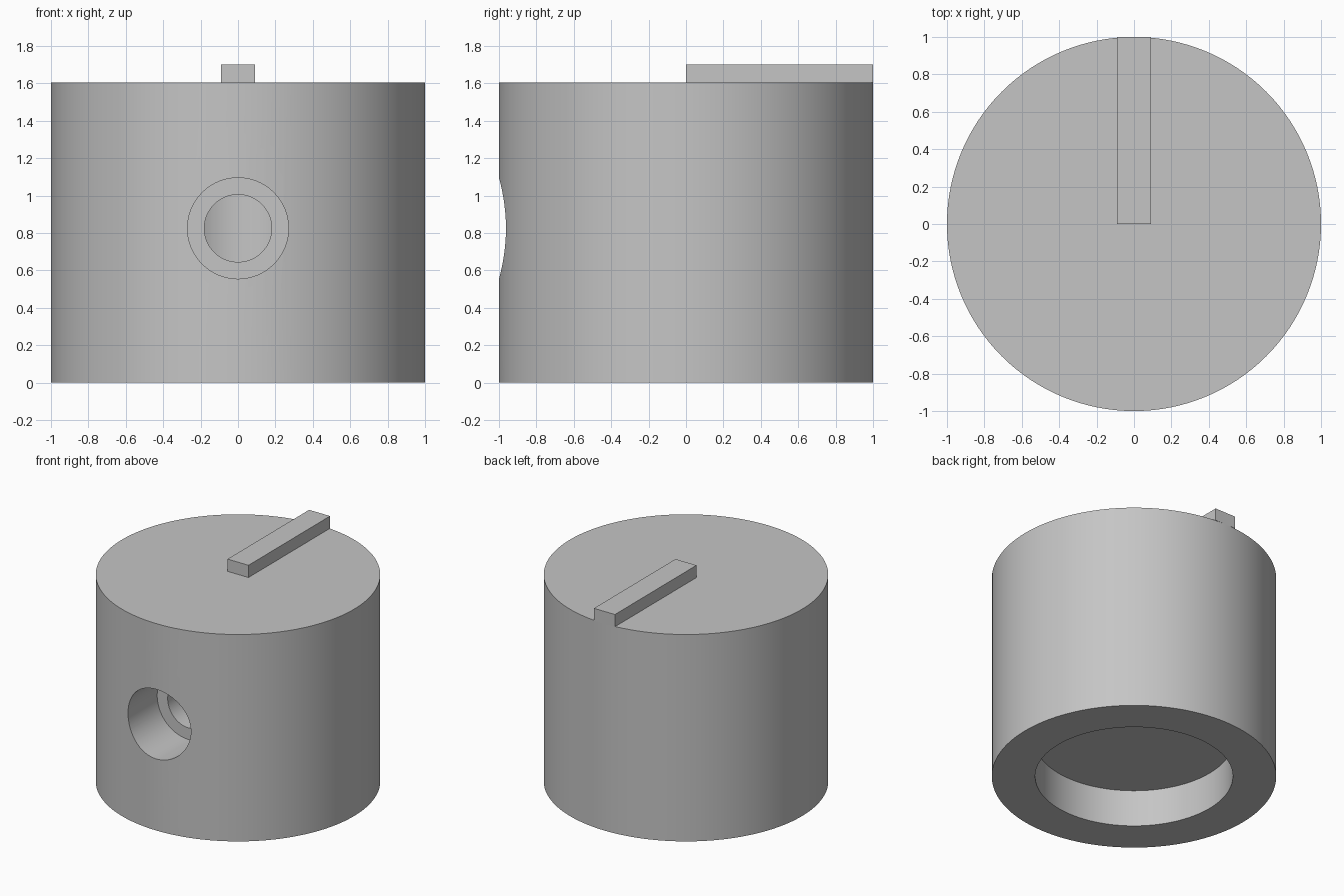
import bpy
import math

default = bpy.data.objects.get("Cube")
if default:
    bpy.data.objects.remove(default, do_unlink=True)

# One plain grey for the whole knob
grey = bpy.data.materials.new("light grey")
grey.use_nodes = True
colour = (0.56, 0.56, 0.56, 1)
grey.diffuse_color = colour
grey.node_tree.nodes["Principled BSDF"].inputs["Base Color"].default_value = colour


def cylinder(name, radius, start, end, along_y=False, height=0.0, sides=128):
    """Cylinder from start to end along z, or along y at the given height."""
    middle = (start + end) / 2
    bpy.ops.mesh.primitive_cylinder_add(
        vertices=sides, radius=radius, depth=end - start,
        location=(0, middle, height) if along_y else (0, 0, middle),
        rotation=(math.pi / 2 if along_y else 0, 0, 0))
    obj = bpy.context.object
    obj.name = name
    obj.data.materials.append(grey)
    return obj


BODY_TOP = 1.605
SCREW_Z = 0.825

# Solid body and the hollows cut from it
body = cylinder("knob_body", 1.0, 0, BODY_TOP)
cutters = [
    cylinder("base_recess_cutter", 0.695, -0.2, 0.285),
    cylinder("shaft_cavity_cutter", 0.36, 0.33, 1.3),
    cylinder("screw_counterbore_cutter", 0.27, -1.2, -0.605, True, SCREW_Z, 96),
    cylinder("screw_hole_cutter", 0.18, -0.8, -0.1, True, SCREW_Z, 96),
]
for cutter in cutters:
    cutter.hide_render = True
    cut = body.modifiers.new(cutter.name, "BOOLEAN")
    cut.operation = "DIFFERENCE"
    cut.solver = "EXACT"
    cut.object = cutter

# Bake the cuts, then drop the cutters
bpy.ops.object.select_all(action="DESELECT")
body.select_set(True)
bpy.context.view_layer.objects.active = body
for name in [m.name for m in body.modifiers]:
    bpy.ops.object.modifier_apply(modifier=name)
for cutter in cutters:
    bpy.data.objects.remove(cutter, do_unlink=True)
bpy.ops.object.shade_smooth_by_angle(angle=math.radians(30))

# Raised pointer bar from the centre to the back rim
bpy.ops.mesh.primitive_cube_add(size=1, location=(0, 0.5, BODY_TOP + 0.0475))
pointer = bpy.context.object
pointer.name = "pointer_bar"
pointer.scale = (0.18, 1.0, 0.095)
bpy.ops.object.transform_apply(location=False, rotation=False, scale=True)
pointer.data.materials.append(grey)
